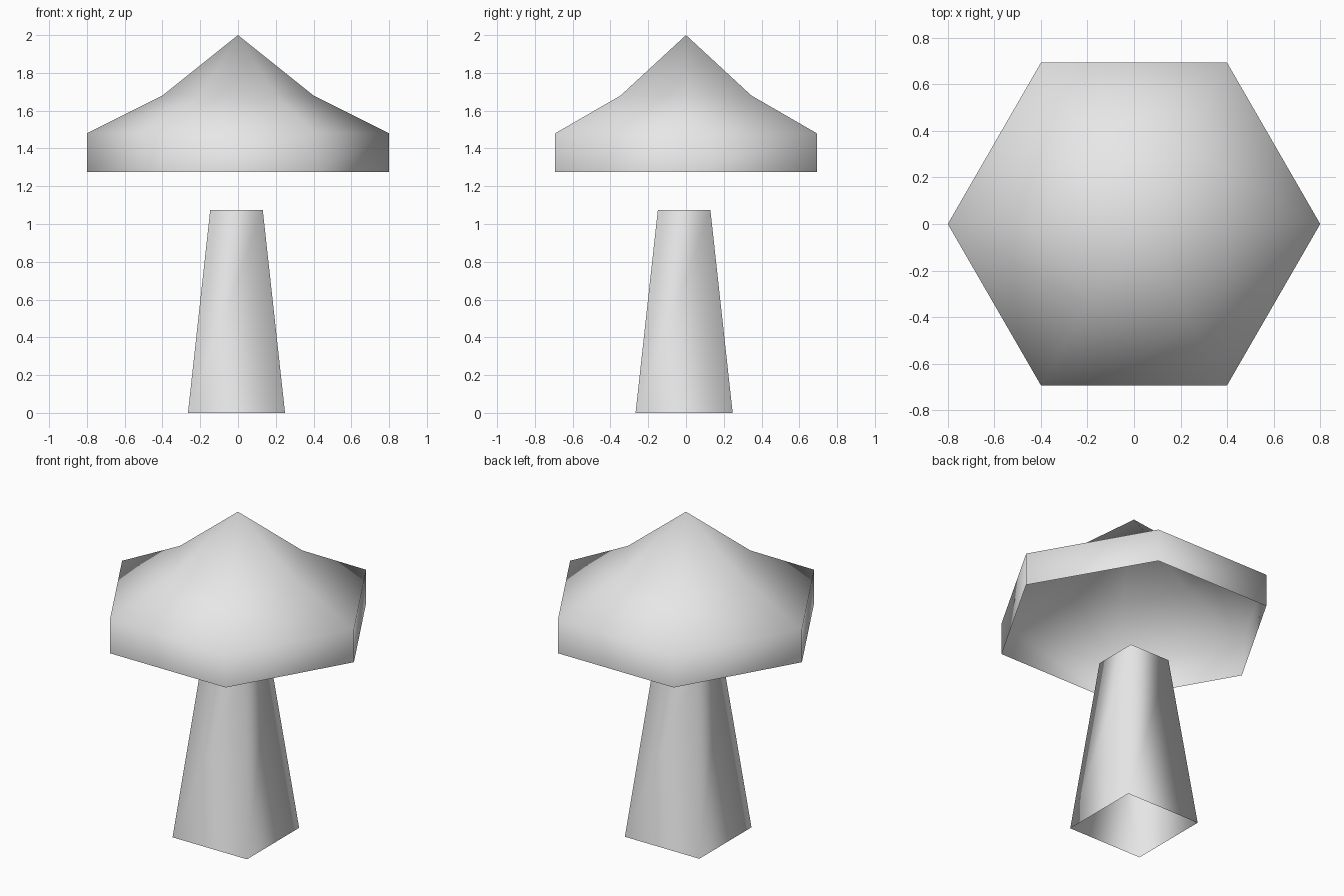
import bpy, bmesh
from math import cos, sin, radians, sqrt

cube = bpy.data.objects.get("Cube")
if cube:
    bpy.data.objects.remove(cube, do_unlink=True)

grey = bpy.data.materials.new("plain grey")
grey.use_nodes = True
colour = (0.8, 0.8, 0.8, 1)
grey.diffuse_color = colour
grey.node_tree.nodes["Principled BSDF"].inputs["Base Color"].default_value = colour


def loft(name, sides, start, profile, centre=(0, 0)):
    """Open shell through (radius, height) rings; radius 0 closes to a tip."""
    bm = bmesh.new()
    rings = []
    for radius, z in profile:
        count = sides if radius else 1
        angles = [radians(start + 360 * i / sides) for i in range(count)]
        rings.append([bm.verts.new((centre[0] + radius * cos(a),
                                    centre[1] + radius * sin(a), z)) for a in angles])
    for low, high in zip(rings, rings[1:]):
        for i in range(sides):
            j = (i + 1) % sides
            if len(high) == 1:
                bm.faces.new((low[i], low[j], high[0]))
            else:
                bm.faces.new((low[i], low[j], high[j], high[i]))
    for face in bm.faces:
        face.smooth = True
    mesh = bpy.data.meshes.new(name)
    bm.to_mesh(mesh)
    bm.free()
    mesh.materials.append(grey)
    obj = bpy.data.objects.new(name, mesh)
    bpy.context.collection.objects.link(obj)
    return obj


# Hollow six-sided cap with an upright rim and a pointed crown
loft("mushroom_cap", 6, 0, [(0.8, 1.275), (0.8, 1.48), (0.4, 1.68), (0, 2.0)])

# Tapered square stem, open at both ends and slightly off centre
loft("mushroom_stem", 4, 45, [(0.257 * sqrt(2), 0), (0.139 * sqrt(2), 1.075)],
     (-0.008, -0.01))
